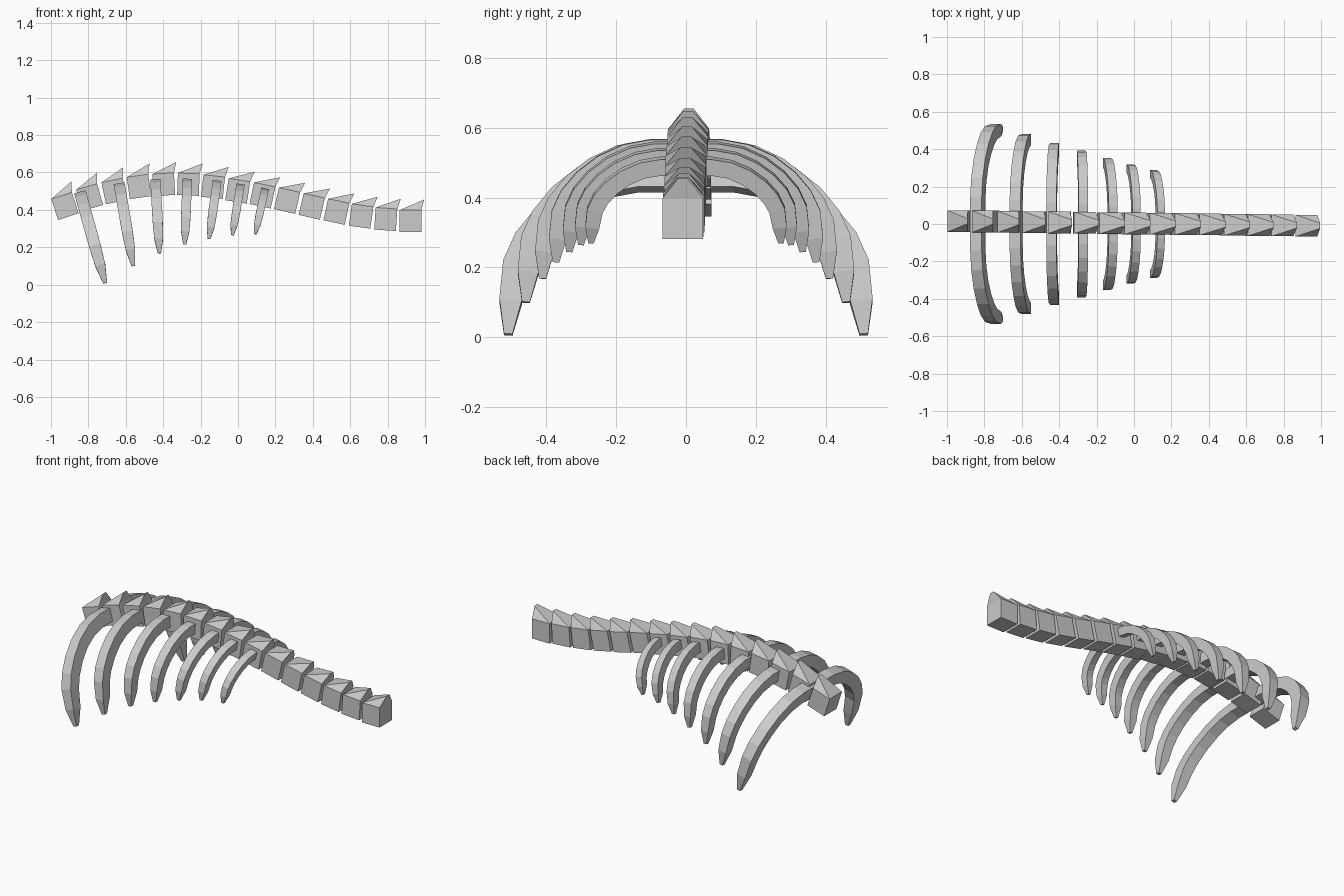
import bpy, bmesh, math
from mathutils import Vector, Matrix

if "Cube" in bpy.data.objects:
    bpy.data.objects.remove(bpy.data.objects["Cube"])


def make_object(name, bm):
    bmesh.ops.recalc_face_normals(bm, faces=bm.faces)
    me = bpy.data.meshes.new(name)
    bm.to_mesh(me)
    bm.free()
    ob = bpy.data.objects.new(name, me)
    bpy.context.collection.objects.link(ob)
    return ob


def vertebra(i, x, z, pitch):
    # Block with a sloping top that narrows to a raised spine at the back
    bm = bmesh.new()
    bmesh.ops.create_cube(bm, size=1, matrix=Matrix.Diagonal((0.116, 0.116, 0.118, 1)))
    bm.verts.ensure_lookup_table()
    top = [v for v in bm.verts if v.co.z > 0]
    top_face = next(f for f in bm.faces if f.normal.z > 0.5)
    back = sorted((v for v in top if v.co.x > 0), key=lambda v: v.co.y)
    front = sorted((v for v in top if v.co.x < 0), key=lambda v: v.co.y)
    bm.faces.remove(top_face)
    peak = [bm.verts.new((0.073, y, 0.115)) for y in (-0.014, 0.014)]
    bm.faces.new((front[0], peak[0], peak[1], front[1]))
    bm.faces.new((back[0], back[1], peak[1], peak[0]))
    for k in (0, 1):
        bm.faces.new((front[k], back[k], peak[k]))
    ob = make_object(f"vertebra_{i + 1}", bm)
    ob.location = (x, 0.003 - 0.013 * x, z)
    ob.rotation_euler = (0, -math.radians(pitch), 0)


# Rib centre line: outward fraction, drop fraction, section scale
PATH = [(0, 0, 1), (0.26, 0, 1), (0.44, 0.04, 1), (0.61, 0.135, 1), (0.75, 0.265, 1),
        (0.855, 0.415, 1), (0.915, 0.565, 0.97), (0.942, 0.79, 0.85), (0.955, 1, 0.32)]


def rib_pair(i, root, tip, reach):
    s = reach / 0.533
    root, tip = Vector((root[0], 0, root[1])), Vector((tip[0], 0, tip[1]))
    down = tip - root
    length = down.length
    down.normalize()
    side = Vector((-down.z, 0, down.x))
    half_w = 0.008 + 0.024 * s
    half_t = 0.007 + 0.031 * s
    pts = [Vector((p[0] * reach, p[1] * length)) for p in PATH]
    bm = bmesh.new()
    rings = []
    for k, p in enumerate(pts):
        a, b = pts[max(k - 1, 0)], pts[min(k + 1, len(pts) - 1)]
        t = (b - a).normalized() if k else Vector((1, 0))
        n = Vector((t.y, -t.x))
        ring = []
        for u, v in ((1, 1), (1, -1), (-1, -1), (-1, 1)):
            q = p + n * (u * half_t * PATH[k][2])
            co = root + down * q.y + side * (v * half_w * PATH[k][2])
            co.y = q.x
            ring.append(bm.verts.new(co))
        rings.append(ring)
    for r0, r1 in zip(rings, rings[1:]):
        for j in range(4):
            m = (j + 1) % 4
            bm.faces.new((r0[j], r0[m], r1[m], r1[j]))
    bm.faces.new(rings[-1])
    ob = make_object(f"rib_pair_{i + 1}", bm)
    mod = ob.modifiers.new("mirror", 'MIRROR')
    mod.use_axis = (False, True, False)


# Backbone: centre height and pitch of each vertebra
heights = [0.42, 0.467, 0.5, 0.524, 0.536, 0.536, 0.523, 0.501, 0.477,
           0.449, 0.418, 0.39, 0.366, 0.35, 0.34]
pitches = [18, 16, 12, 8, 3, -2, -6, -9, -12, -13, -13, -12, -8, -4, 0]
for i, (z, p) in enumerate(zip(heights, pitches)):
    vertebra(i, -0.925 + i * 1.847 / 14, z, p)

# Ribs: root (x, z), tip (x, z), sideways reach
ribs = [((-0.835, 0.46), (-0.71, 0.008), 0.533), ((-0.63, 0.508), (-0.56, 0.1), 0.48),
        ((-0.44, 0.532), (-0.42, 0.168), 0.43), ((-0.272, 0.537), (-0.285, 0.215), 0.39),
        ((-0.115, 0.53), (-0.155, 0.245), 0.35), ((0.01, 0.513), (-0.03, 0.265), 0.315),
        ((0.14, 0.49), (0.092, 0.27), 0.285)]
for i, r in enumerate(ribs):
    rib_pair(i, *r)
